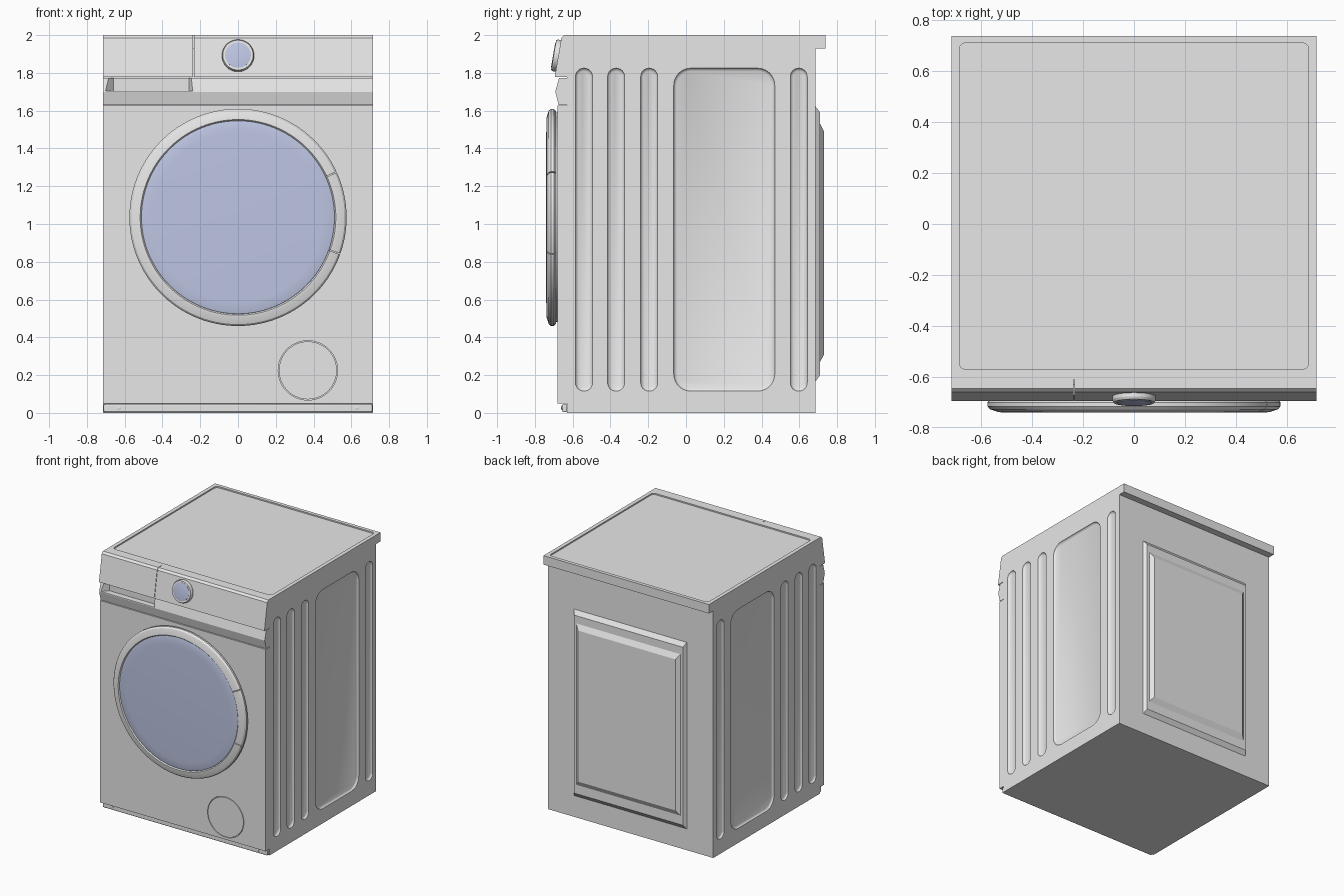
import bpy, bmesh, math
from mathutils import Vector

cube = bpy.data.objects.get("Cube")
if cube:
    bpy.data.objects.remove(cube, do_unlink=True)


def material(name, rgb):
    m = bpy.data.materials.new(name)
    m.use_nodes = True
    m.diffuse_color = (*rgb, 1)
    m.node_tree.nodes["Principled BSDF"].inputs["Base Color"].default_value = (*rgb, 1)
    return m


GREY = material("light grey enamel", (0.8, 0.8, 0.8))
BLUE = material("pale blue glass", (0.51, 0.56, 0.76))


def loft(name, groups, mat=GREY):
    """Each group is a stack of equal-length loops, joined and capped."""
    bm = bmesh.new()
    for loops in groups:
        rings = [[bm.verts.new(p) for p in loop] for loop in loops]
        n = len(rings[0])
        for a, b in zip(rings, rings[1:]):
            for i in range(n):
                j = (i + 1) % n
                bm.faces.new((a[i], a[j], b[j], b[i]))
        bm.faces.new(rings[0])
        bm.faces.new(rings[-1])
    bmesh.ops.recalc_face_normals(bm, faces=bm.faces)
    mesh = bpy.data.meshes.new(name)
    bm.to_mesh(mesh)
    bm.free()
    mesh.materials.append(mat)
    ob = bpy.data.objects.new(name, mesh)
    bpy.context.collection.objects.link(ob)
    return ob


def select(ob):
    bpy.ops.object.select_all(action="DESELECT")
    ob.select_set(True)
    bpy.context.view_layer.objects.active = ob


def smooth(ob, angle=25):
    select(ob)
    bpy.ops.object.shade_smooth_by_angle(angle=math.radians(angle))


def cut(ob, cutter):
    mod = ob.modifiers.new("cut", "BOOLEAN")
    mod.operation, mod.solver, mod.object = "DIFFERENCE", "EXACT", cutter
    select(ob)
    bpy.ops.object.modifier_apply(modifier=mod.name)
    bpy.data.objects.remove(cutter, do_unlink=True)


def rounded(u0, u1, v0, v1, r, steps=6):
    """Rounded rectangle as 2D points."""
    pts = []
    corners = ((u1 - r, v1 - r), (u0 + r, v1 - r), (u0 + r, v0 + r), (u1 - r, v0 + r))
    for k, (cu, cv) in enumerate(corners):
        for i in range(steps + 1):
            a = (k + i / steps) * math.pi / 2
            pts.append((cu + r * math.cos(a), cv + r * math.sin(a)))
    return pts


def box(name, x0, x1, y0, y1, z0, z1, bevel=0.0):
    base = ((x0, y0), (x1, y0), (x1, y1), (x0, y1))
    ob = loft(name, [[[(x, y, z) for x, y in base] for z in (z0, z1)]])
    if bevel:
        mod = ob.modifiers.new("soft edges", "BEVEL")
        mod.width, mod.segments = bevel, 2
        smooth(ob, 40)
    return ob


def prism(name, profile, x0, x1):
    """Extrude a (y, z) profile along x."""
    return loft(name, [[[(x, y, z) for y, z in profile] for x in (x0, x1)]])


def discs(name, profile, cx=0, cz=0, mat=GREY, n=96):
    """Turn an (r, y) profile about the y axis."""
    turn = [2 * math.pi * i / n for i in range(n)]
    ob = loft(name, [[[(cx + r * math.cos(a), y, cz + r * math.sin(a)) for a in turn]
                      for r, y in profile]], mat)
    smooth(ob)
    return ob


W = 0.715

# Cabinet with pressed side panels
body = box("cabinet", -W, W, -0.63, 0.685, 0, 1.93)
presses = [(c - 0.045, c + 0.045, 0.044) for c in (-0.54, -0.37, -0.195, 0.597)]
presses.append((-0.065, 0.47, 0.09))
groups = []
for side in (-1, 1):
    for y0, y1, r in presses:
        stack = []
        for x, inset in ((W + 0.01, 0), (W - 0.001, 0), (W - 0.009, 0.006), (W - 0.014, 0.016)):
            pts = rounded(y0 + inset, y1 - inset, 0.115 + inset, 1.825 - inset, r - inset)
            stack.append([(side * x, y, z) for y, z in pts])
        groups.append(stack)
cut(body, loft("press_cutter", groups))
smooth(body, 40)

# Stepped back cover
steps = ((0.68, 0.49, 0.16, 1.63), (0.71, 0.47, 0.20, 1.59),
         (0.71, 0.45, 0.27, 1.53), (0.731, 0.42, 0.31, 1.49))
loft("back_cover", [[[(-w, y, z0), (w, y, z0), (w, y, z1), (-w, y, z1)]
                     for y, w, z0, z1 in steps]])

# Worktop with a shallow sunken panel
top = box("worktop", -W, W, -0.61, 0.738, 1.93, 2.0)
cut(top, loft("top_cutter", [[[(x, y, z) for x, y in rounded(-0.685, 0.685, -0.57, 0.71, 0.025)]
                              for z in (1.99, 2.02)]]))

# Control fascia: drawer front, dial side, and the grooved lower band
fascia = [(-0.61, 2.0), (-0.645, 2.0), (-0.66, 1.985), (-0.695, 1.777), (-0.61, 1.777)]
prism("drawer_front", fascia, -W, -0.237)
prism("control_fascia", fascia, -0.234, W)
band = prism("grip_band", [(-0.61, 1.774), (-0.672, 1.774), (-0.692, 1.70),
                           (-0.674, 1.63), (-0.61, 1.63)], -W, W)
pocket = [[(x0, y, 1.705), (x1, y, 1.705), (x1, y, 1.785), (x0, y, 1.785)]
          for y, x0, x1 in ((-0.70, -0.71, -0.235), (-0.645, -0.66, -0.26))]
cut(band, loft("pocket_cutter", [pocket]))

# Dial, tilted to sit on the fascia
dial = discs("dial", [(0.085, 0.02), (0.085, -0.015), (0.08, -0.025), (0.07, -0.025)], n=64)
face = discs("dial_display", [(0.068, -0.02), (0.068, -0.027), (0.064, -0.028)], mat=BLUE, n=64)
for ob in (dial, face):
    ob.location = Vector((0, -0.676, 1.89))
    ob.rotation_euler.x = -0.17

# Front panel with the filter cover
front = box("front_panel", -W, W, -0.68, -0.63, 0.05, 1.627)
cut(front, discs("filter_cutter", [(0.157, -0.70), (0.157, -0.67)], 0.37, 0.225))
discs("filter_cover", [(0.153, -0.668), (0.153, -0.68)], 0.37, 0.225)

# Kick plate and its screws
box("kick_plate", -W + 0.004, W - 0.004, -0.655, -0.63, 0.004, 0.046, 0.006)
for side, label in ((1, "left"), (-1, "right")):
    discs(label + "_screw", [(0.011, -0.65), (0.011, -0.659), (0.006, -0.661)],
          side * 0.63, 0.027, n=16)

# Door: backing, rim with a separate grip segment, and glass
DOOR_Z = 1.035
discs("door_backing", [(0.555, -0.67), (0.555, -0.705), (0.50, -0.715)], 0, DOOR_Z)
rim_profile = ((0.51, -0.69), (0.562, -0.688), (0.575, -0.70), (0.575, -0.715),
               (0.565, -0.727), (0.53, -0.738), (0.518, -0.739), (0.51, -0.73))


def rim(name, a0, a1, n):
    angles = [math.radians(a0 + (a1 - a0) * i / n) for i in range(n + 1)]
    smooth(loft(name, [[[(r * math.cos(a), y, DOOR_Z + r * math.sin(a)) for r, y in rim_profile]
                        for a in angles]]), 30)


rim("door_grip", -19.5, 24.5, 16)
rim("door_rim", 25, 340, 108)
discs("door_glass", [(0.515, -0.70), (0.515, -0.728), (0.508, -0.734),
                     (0.49, -0.738), (0.45, -0.74)], 0, DOOR_Z, BLUE)
